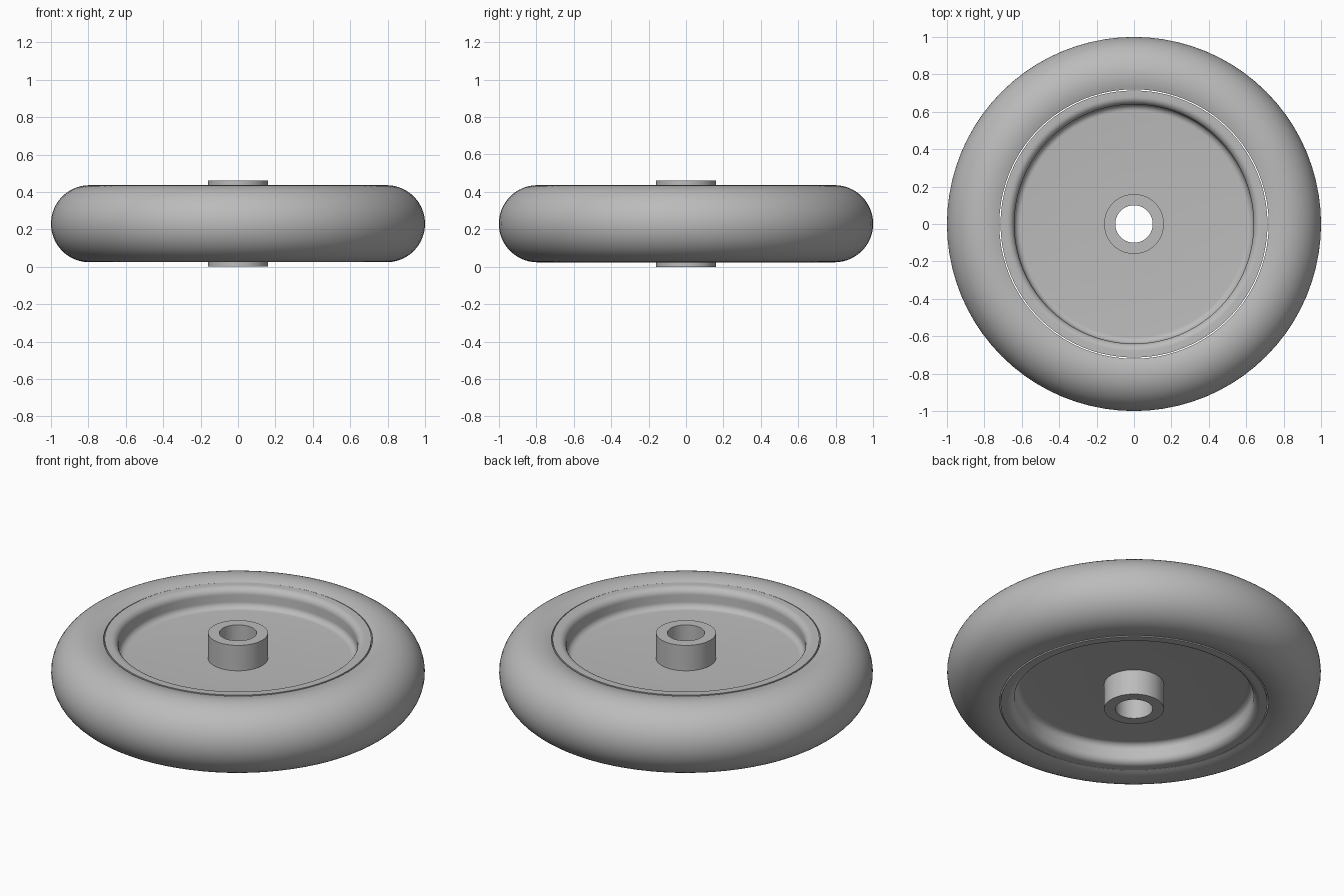
import bpy, bmesh
from math import cos, sin, pi, radians, sqrt, asin

cube = bpy.data.objects.get("Cube")
if cube:
    bpy.data.objects.remove(cube, do_unlink=True)

MID = 0.23      # height of the wheel's centre plane
SEGMENTS = 80

grey = bpy.data.materials.new("plain grey")
grey.use_nodes = True
colour = (0.5, 0.5, 0.5, 1)
grey.diffuse_color = colour
grey.node_tree.nodes["Principled BSDF"].inputs["Base Color"].default_value = colour


def arc(r, z, radius, start, end, steps):
    """Points (radius, height) on an arc, angles in degrees."""
    angles = [radians(start + (end - start) * i / steps) for i in range(steps + 1)]
    return [(r + radius * cos(a), z + radius * sin(a)) for a in angles]


def lathe(name, upper_half):
    """Spin a half profile and its mirror image into a closed solid."""
    lower_half = [(r, -z) for r, z in reversed(upper_half)]
    profile = upper_half + lower_half
    bm = bmesh.new()
    rings = [[bm.verts.new((r * cos(2 * pi * s / SEGMENTS), r * sin(2 * pi * s / SEGMENTS), MID + z))
              for r, z in profile] for s in range(SEGMENTS)]
    count = len(profile)
    for s in range(SEGMENTS):
        a, b = rings[s], rings[(s + 1) % SEGMENTS]
        for i in range(count):
            j = (i + 1) % count
            bm.faces.new((a[i], b[i], b[j], a[j]))
    bmesh.ops.remove_doubles(bm, verts=bm.verts, dist=1e-5)
    bmesh.ops.recalc_face_normals(bm, faces=bm.faces)
    mesh = bpy.data.meshes.new(name)
    bm.to_mesh(mesh)
    bm.free()
    obj = bpy.data.objects.new(name, mesh)
    bpy.context.collection.objects.link(obj)
    mesh.materials.append(grey)
    bpy.ops.object.select_all(action='DESELECT')
    obj.select_set(True)
    bpy.context.view_layer.objects.active = obj
    bpy.ops.object.shade_smooth_by_angle(angle=radians(35))
    return obj


# Tyre: round section cut off flat where it sits on the rim
tyre_r, tyre_c, seat = 0.206, 0.794, 0.72
seat_angle = 90 + asin((tyre_c - seat) / tyre_r) * 180 / pi
lathe("tyre", arc(tyre_c, 0, tyre_r, seat_angle, 0, 20))

# Wheel body: hub, web, filleted rim wall and rounded lip
lip, web = 0.195, 0.08
body = [(0.10, 0.23), (0.16, 0.23), (0.16, web)]
body += arc(0.605, web + 0.035, 0.035, -90, 0, 7)
body += arc(0.68, lip - 0.04, 0.04, 180, 90, 7)
body += [(0.714, lip)]
lathe("wheel_body", body)
